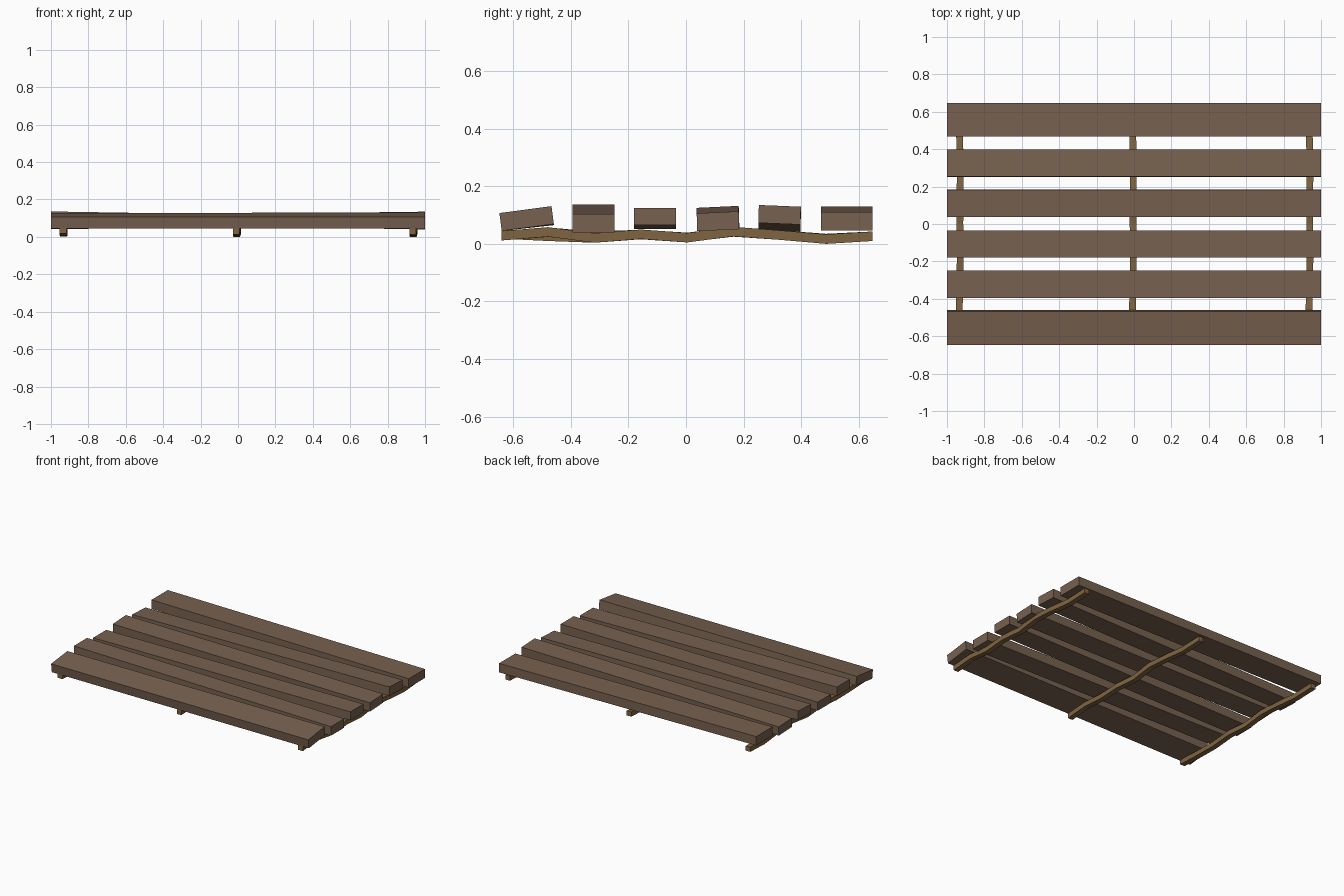
import bpy, bmesh

if "Cube" in bpy.data.objects:
    bpy.data.objects.remove(bpy.data.objects["Cube"])


def material(name, rgb):
    m = bpy.data.materials.new(name)
    m.diffuse_color = (*rgb, 1)
    m.use_nodes = True
    m.node_tree.nodes["Principled BSDF"].inputs["Base Color"].default_value = m.diffuse_color
    return m


plank_mat = material("grey_brown_wood", (0.185, 0.12, 0.08))
runner_mat = material("golden_brown_wood", (0.215, 0.13, 0.053))


def loft(name, rings, mat):
    """Join a row of four-cornered sections into a closed beam."""
    bm = bmesh.new()
    loops = [[bm.verts.new(p) for p in ring] for ring in rings]
    for a, b in zip(loops, loops[1:]):
        for i in range(4):
            j = (i + 1) % 4
            bm.faces.new((a[i], a[j], b[j], b[i]))
    bm.faces.new(loops[0][::-1])
    bm.faces.new(loops[-1])
    bmesh.ops.recalc_face_normals(bm, faces=bm.faces)
    me = bpy.data.meshes.new(name)
    bm.to_mesh(me)
    bm.free()
    me.materials.append(mat)
    ob = bpy.data.objects.new(name, me)
    bpy.context.collection.objects.link(ob)


def section(x, y0, y1, z0, z1, t, lean=0.0):
    """Plank end: bottom heights z0/z1 at y0/y1, thickness t."""
    return [(x, y0 + lean, z0), (x, y1 + lean, z1),
            (x, y1, z1 + t), (x, y0, z0 + t)]


# Planks: y0, y1, bottom at left end (y0, y1), bottom at right end, thickness, lean
planks = [
    (-0.648, -0.467, 0.045, 0.065, 0.045, 0.069, 0.062, 0.008),
    (-0.395, -0.248, 0.073, 0.073, 0.040, 0.040, 0.063, 0.0),
    (-0.180, -0.035, 0.051, 0.051, 0.065, 0.065, 0.060, 0.0),
    (0.037, 0.183, 0.063, 0.070, 0.044, 0.051, 0.062, 0.002),
    (0.253, 0.399, 0.047, 0.041, 0.073, 0.067, 0.062, -0.002),
    (0.468, 0.648, 0.067, 0.067, 0.047, 0.047, 0.063, 0.0),
]
for n, (y0, y1, la, lb, ra, rb, t, lean) in enumerate(planks, 1):
    loft(f"plank_{n}", [section(-1, y0, y1, la, lb, t, lean),
                        section(1, y0, y1, ra, rb, t, lean)], plank_mat)

# Wavy runners below: centre x, bottom heights along y, sideways wobble
wobble = [-0.004, -0.003, 0.001, 0.003, 0.001, 0.002, 0.003, -0.001, -0.004]
runners = {
    "left_runner": (-0.932, [0.018, 0.010, 0.004, 0.016, 0.006, 0.025, 0.014, 0.002, 0.010]),
    "middle_runner": (-0.006, [0.012, 0.024, 0.010, 0.016, 0.005, 0.026, 0.014, 0.000, 0.010]),
    "right_runner": (0.938, [0.012, 0.025, 0.004, 0.017, 0.005, 0.026, 0.014, 0.000, 0.010]),
}
for name, (x, heights) in runners.items():
    rings = []
    for i, z in enumerate(heights):
        y = -0.64 + 0.161 * i
        c = x + wobble[i]
        w = 0.018
        rings.append([(c - w, y, z), (c + w, y, z),
                      (c + w, y, z + 0.033), (c - w, y, z + 0.033)])
    loft(name, rings, runner_mat)
